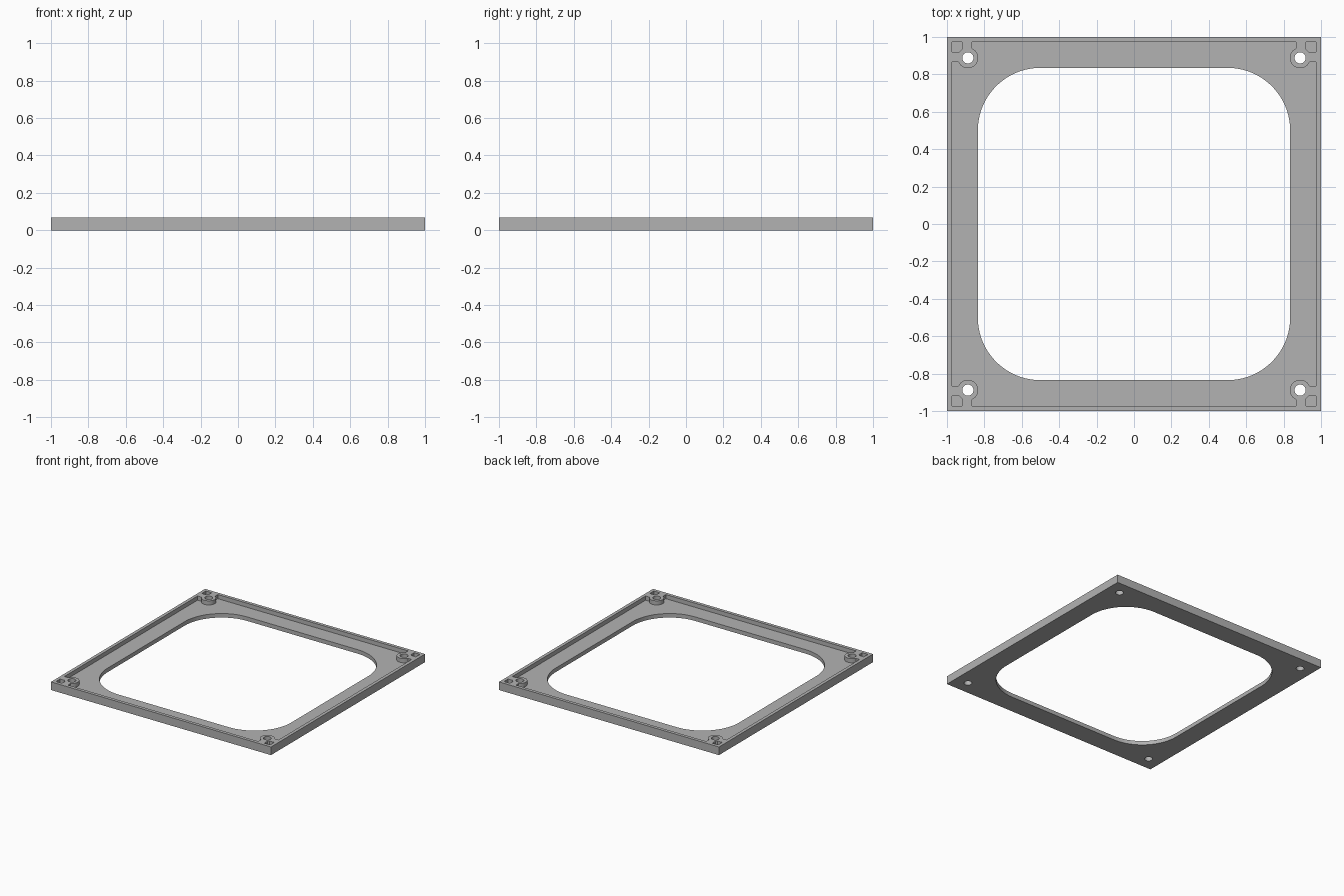
import bpy, bmesh
from math import radians, sin, cos, asin, acos, degrees, sqrt

if "Cube" in bpy.data.objects:
    bpy.data.objects.remove(bpy.data.objects["Cube"], do_unlink=True)

HEIGHT, FLOOR = 0.067, 0.033     # rim top and recessed floor
INNER = 0.973                    # inside of the rim wall
BLOCK = 0.865                    # inside of the corner blocks
POCKET = 0.92                    # inside of the corner pockets
SCREW, BOSS, HOLE = 0.888, 0.055, 0.03
OPEN, ROUND = 0.835, 0.335       # central opening and its corner radius

grey = bpy.data.materials.new("light grey")
grey.use_nodes = True
colour = (0.45, 0.45, 0.45, 1)
grey.diffuse_color = colour
grey.node_tree.nodes["Principled BSDF"].inputs["Base Color"].default_value = colour


def arc(centre, radius, start, end, steps):
    angles = [radians(start + (end - start) * i / steps) for i in range(steps + 1)]
    return [(centre + radius * cos(a), centre + radius * sin(a)) for a in angles]


def turned(points, quarter):
    for _ in range(quarter):
        points = [(-y, x) for x, y in points]
    return points


def all_corners(points):
    return [turned(points, q) for q in range(4)]


def joined(loops):
    return [p for loop in loops for p in loop]


def prisms(name, outlines, bottom, top):
    bm = bmesh.new()
    for outline in outlines:
        low = [bm.verts.new((x, y, bottom)) for x, y in outline]
        high = [bm.verts.new((x, y, top)) for x, y in outline]
        bm.faces.new(low[::-1])
        bm.faces.new(high)
        for i in range(len(low)):
            j = (i + 1) % len(low)
            bm.faces.new((low[i], low[j], high[j], high[i]))
    bmesh.ops.recalc_face_normals(bm, faces=bm.faces)
    mesh = bpy.data.meshes.new(name)
    bm.to_mesh(mesh)
    bm.free()
    mesh.materials.append(grey)
    obj = bpy.data.objects.new(name, mesh)
    bpy.context.collection.objects.link(obj)
    return obj


# Solid square plate
frame = prisms("frame", [joined(all_corners([(1, 1)]))], 0, HEIGHT)

# Recess that leaves the rim, corner blocks and screw bosses standing
lean = degrees(asin((SCREW - BLOCK) / BOSS))
around_boss = arc(SCREW, BOSS, -lean, lean - 270, 32)
recess_corner = [(INNER, BLOCK)] + around_boss + [(BLOCK, INNER)]

# Small pockets behind each boss
side = degrees(acos((POCKET - SCREW) / BOSS))
pocket = [(POCKET, INNER)] + arc(SCREW, BOSS, side, 90 - side, 6) + [(INNER, POCKET), (INNER, INNER)]
pocket.reverse()
recess = prisms("recess_cutter", [joined(all_corners(recess_corner))] + all_corners(pocket),
                FLOOR, HEIGHT + 0.1)

# Rounded central opening and the four screw holes
opening = joined(all_corners(arc(OPEN - ROUND, ROUND, 0, 90, 24)))
screw_hole = arc(SCREW, HOLE, 0, 360, 32)[:-1]
through = prisms("opening_cutter", [opening] + all_corners(screw_hole), -0.1, HEIGHT + 0.2)

# Cut the plate, then drop the cutters
bpy.context.view_layer.objects.active = frame
for cutter in (recess, through):
    cutter.hide_render = True
    cut = frame.modifiers.new(cutter.name, "BOOLEAN")
    cut.operation = "DIFFERENCE"
    cut.solver = "EXACT"
    cut.object = cutter
    bpy.ops.object.modifier_apply(modifier=cut.name)
    bpy.data.objects.remove(cutter, do_unlink=True)

bpy.ops.object.select_all(action="DESELECT")
frame.select_set(True)
bpy.ops.object.shade_smooth_by_angle(angle=radians(30))
